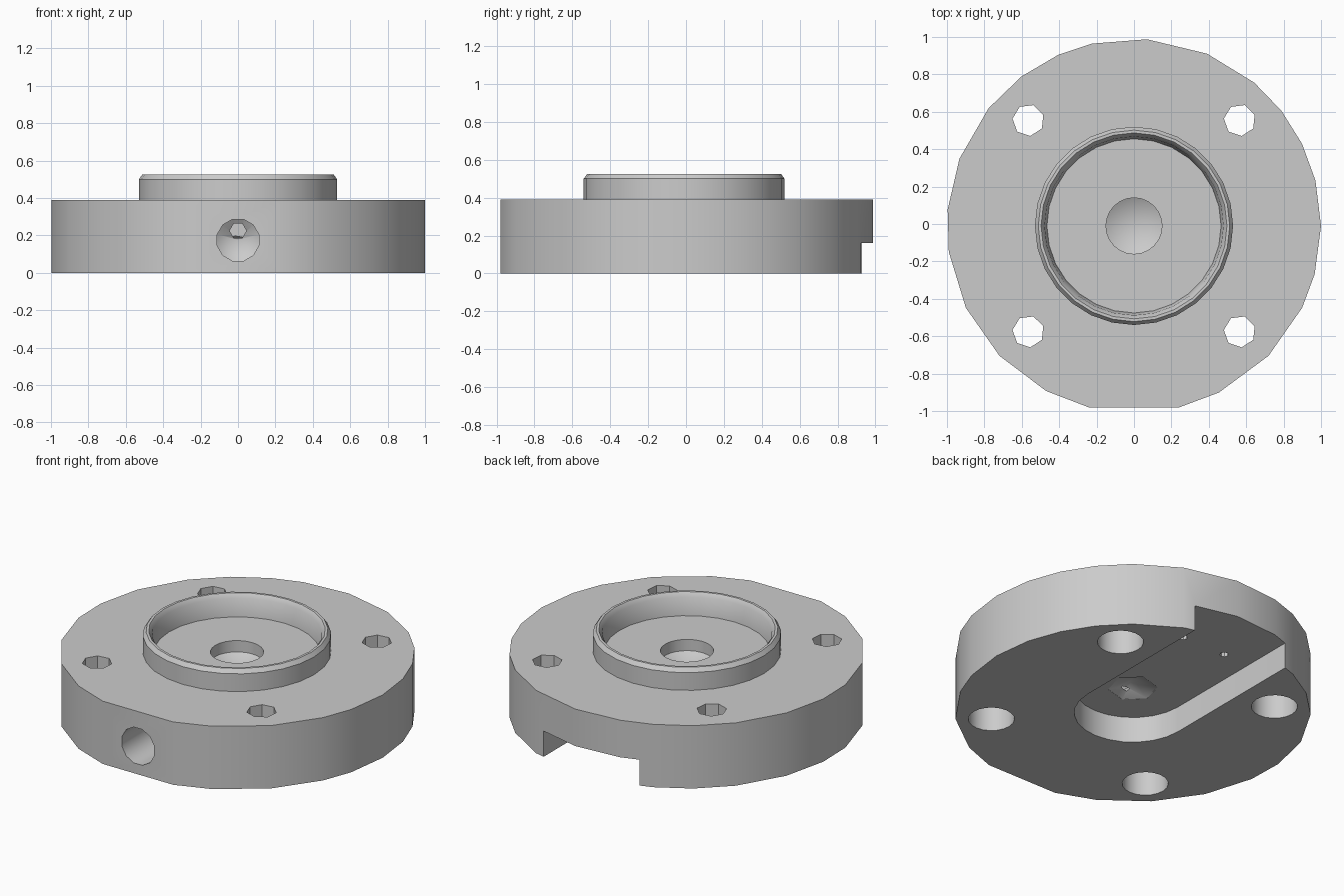
import bpy, bmesh, math
from mathutils import Matrix, Vector

if "Cube" in bpy.data.objects:
    bpy.data.objects.remove(bpy.data.objects["Cube"])

# One plain machined metal colour
metal = bpy.data.materials.new("machined grey")
metal.use_nodes = True
GREY = (0.6, 0.6, 0.6, 1)
metal.diffuse_color = GREY
metal.node_tree.nodes["Principled BSDF"].inputs["Base Color"].default_value = GREY

CENTRE = Vector((0, -0.01, 0))


def even(n, start=0):
    return [start + 360 * i / n for i in range(n)]


def finish(name, bm):
    bmesh.ops.recalc_face_normals(bm, faces=bm.faces)
    mesh = bpy.data.meshes.new(name)
    bm.to_mesh(mesh)
    bm.free()
    mesh.materials.append(metal)
    obj = bpy.data.objects.new(name, mesh)
    bpy.context.collection.objects.link(obj)
    return obj


def turned(name, profile, angles, at=(0, 0, 0), tilt=None, closed=False):
    """Turn (radius, height) pairs about an axis; radius 0 makes a point."""
    bm = bmesh.new()
    rings = []
    for r, z in profile:
        if r == 0:
            rings.append([bm.verts.new((0, 0, z))] * len(angles))
        else:
            rings.append([bm.verts.new((r * math.cos(math.radians(a)),
                                        r * math.sin(math.radians(a)), z)) for a in angles])
    pairs = list(zip(rings, rings[1:]))
    if closed:
        pairs.append((rings[-1], rings[0]))
    for low, high in pairs:
        for i in range(len(angles)):
            j = (i + 1) % len(angles)
            bm.faces.new(dict.fromkeys((low[i], low[j], high[j], high[i])))
    if not closed:
        for ring, (r, z) in ((rings[0], profile[0]), (rings[-1], profile[-1])):
            if r:
                bm.faces.new(ring)
    if tilt:
        bm.transform(tilt)
    bm.transform(Matrix.Translation(CENTRE + Vector(at)))
    return finish(name, bm)


def cut(body, cutter):
    cutter.hide_render = True
    mod = body.modifiers.new(cutter.name, 'BOOLEAN')
    mod.operation, mod.solver, mod.object = 'DIFFERENCE', 'EXACT', cutter
    bpy.context.view_layer.objects.active = body
    bpy.ops.object.modifier_apply(modifier=mod.name)
    bpy.data.objects.remove(cutter)


# Flange disc with its uneven facets
facets = [0, 14, 26, 38, 50, 67, 86, 103, 114, 127, 141, 159, 175,
          188, 206, 224, 242, 256, 284, 297, 316, 334, 345]
flange = turned("flange_disc", [(1, 0), (1, 0.39)], facets)

# Round-ended slot under the disc, open at the back
slot = bmesh.new()
outline = [(0.33 * math.cos(math.radians(a)), 0.33 * math.sin(math.radians(a)))
           for a in range(180, 361, 15)] + [(0.33, 1.3), (-0.33, 1.3)]
base = slot.faces.new([slot.verts.new((x, y - 0.01, -0.1)) for x, y in outline])
up = bmesh.ops.extrude_face_region(slot, geom=[base])["geom"]
bmesh.ops.translate(slot, vec=(0, 0, 0.26), verts=[v for v in up if isinstance(v, bmesh.types.BMVert)])
cut(flange, finish("slot_cutter", slot))

# Four bolt holes, counterbored from below
for sx in (-1, 1):
    for sy in (-1, 1):
        spot = (0.565 * sx, 0.565 * sy, 0)
        cut(flange, turned("bore_cutter", [(0.085, 0.1), (0.085, 0.5)], even(7, 20), spot))
        cut(flange, turned("counterbore_cutter", [(0.13, -0.1), (0.13, 0.2)], even(20), spot))

# Centre pit above, centre point below, two pin holes in the slot
cut(flange, turned("pit_cutter", [(0, 0.24), (0.15, 0.32), (0.15, 0.5)], even(24)))
cut(flange, turned("point_cutter", [(0.14, 0.1), (0.14, 0.161), (0, 0.225)], even(6, 15)))
for sx in (-1, 1):
    cut(flange, turned("pin_cutter", [(0.025, 0.1), (0.025, 0.26)], even(8), (0.15 * sx, 0.62, 0)))

# Drilled side port at the front, with a narrow channel into the pit
forward = Matrix.Rotation(math.radians(90), 4, 'X')
cut(flange, turned("port_cutter", [(0, 0.34), (0.115, 0.42), (0.115, 1.2)], even(12, 15),
                   (0, 0, 0.175), forward))
cut(flange, turned("channel_cutter", [(0.045, 0.06), (0.045, 0.5)], even(6),
                   (0, 0, 0.225), forward))

# Raised locating ring with chamfered rim
ring = turned("locating_ring", [(0.53, 0.385), (0.53, 0.5), (0.512, 0.525), (0.497, 0.525),
                                (0.478, 0.5), (0.465, 0.385)], even(28), closed=True)

# Smooth round walls, crisp machined edges
for obj in (flange, ring):
    bpy.ops.object.select_all(action='DESELECT')
    obj.select_set(True)
    bpy.context.view_layer.objects.active = obj
    bpy.ops.object.shade_smooth_by_angle(angle=math.radians(32))
